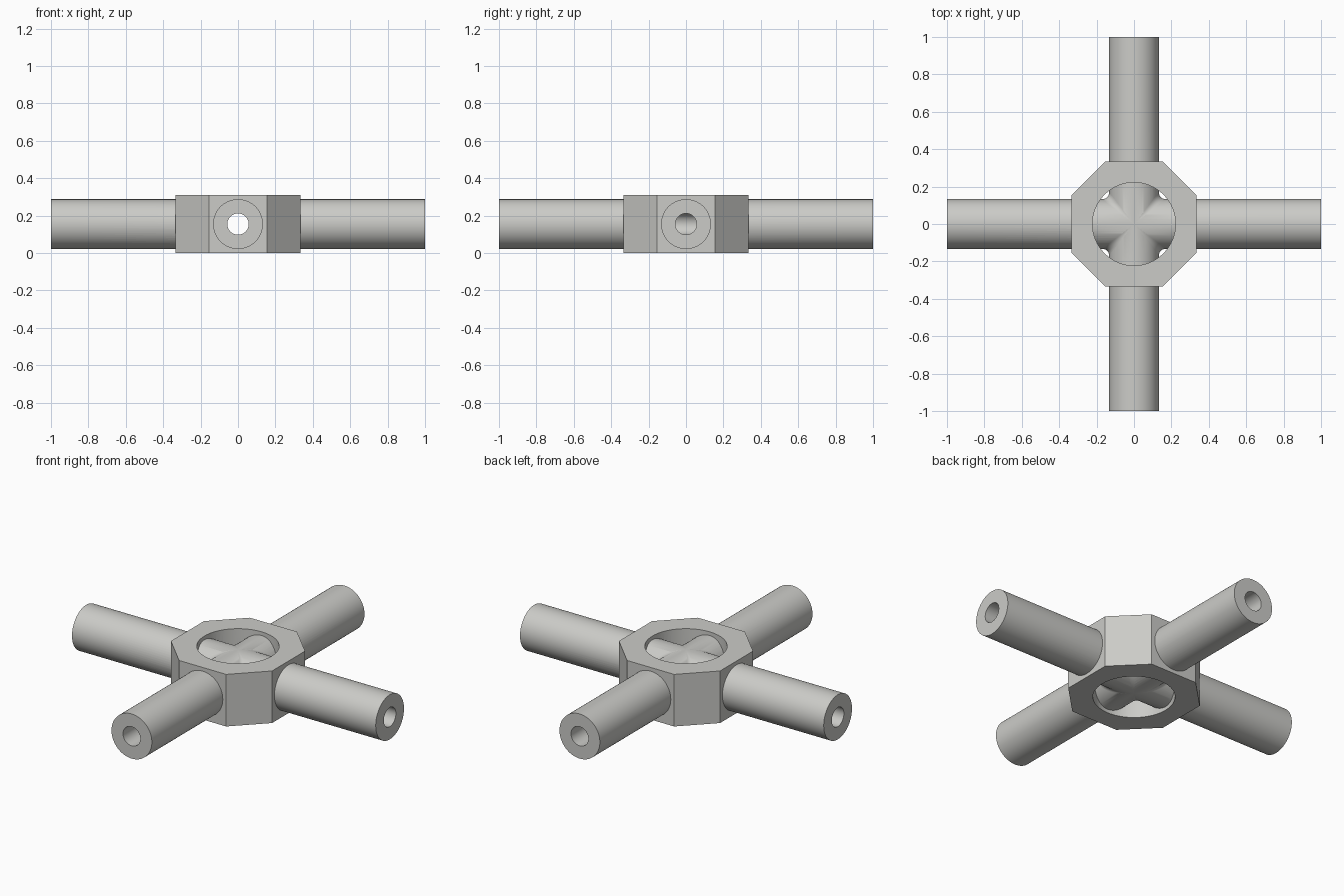
import bpy, bmesh, math
from mathutils import Matrix

if "Cube" in bpy.data.objects:
    bpy.data.objects.remove(bpy.data.objects["Cube"])

MID = 0.155      # height of the rod axes
ROD, BORE = 0.133, 0.057
HOLE = 0.222
FILLET = 0.035

grey = bpy.data.materials.new("warm grey")
grey.diffuse_color = (0.60, 0.60, 0.575, 1)
grey.use_nodes = True
grey.node_tree.nodes["Principled BSDF"].inputs["Base Color"].default_value = grey.diffuse_color


def add(name, bm):
    bmesh.ops.recalc_face_normals(bm, faces=bm.faces)
    me = bpy.data.meshes.new(name)
    bm.to_mesh(me)
    bm.free()
    me.materials.append(grey)
    ob = bpy.data.objects.new(name, me)
    bpy.context.collection.objects.link(ob)
    return ob


def cylinder(name, radius, length, axis):
    bm = bmesh.new()
    turn = {"x": Matrix.Rotation(math.pi / 2, 4, "Y"),
            "y": Matrix.Rotation(math.pi / 2, 4, "X"),
            "z": Matrix.Identity(4)}[axis]
    bmesh.ops.create_cone(bm, cap_ends=True, segments=64, radius1=radius, radius2=radius,
                          depth=length, matrix=Matrix.Translation((0, 0, MID)) @ turn)
    return add(name, bm)


def combine(target, tool, operation):
    mod = target.modifiers.new(operation, "BOOLEAN")
    mod.object, mod.operation, mod.solver = tool, operation, "EXACT"
    bpy.context.view_layer.objects.active = target
    bpy.ops.object.modifier_apply(modifier=mod.name)
    bpy.data.objects.remove(tool)


def smooth(ob):
    bpy.ops.object.select_all(action="DESELECT")
    ob.select_set(True)
    bpy.context.view_layer.objects.active = ob
    bpy.ops.object.shade_smooth_by_angle(angle=math.radians(30))


# Octagonal hub with a round opening
a, b = 0.333, 0.155
bm = bmesh.new()
ring = [(b, -a), (a, -b), (a, b), (b, a), (-b, a), (-a, b), (-a, -b), (-b, -a)]
base = bm.faces.new([bm.verts.new((x, y, 0)) for x, y in ring])
top = bmesh.ops.extrude_face_region(bm, geom=[base])["geom"]
bmesh.ops.translate(bm, vec=(0, 0, 2 * MID),
                    verts=[v for v in top if isinstance(v, bmesh.types.BMVert)])
hub = add("hub_with_rods", bm)
combine(hub, cylinder("opening", HOLE, 1, "z"), "DIFFERENCE")

# Crossing rods, bored through from end to end
rods = cylinder("rods", ROD, 2, "x")
combine(rods, cylinder("cross_rod", ROD, 2, "y"), "UNION")
combine(hub, rods, "UNION")
for axis in "xy":
    combine(hub, cylinder("bore", BORE, 2.2, axis), "DIFFERENCE")
smooth(hub)

# Rolling-ball fillets in the four corners where the rods cross
bm = bmesh.new()
rows, cols = 32, 6
for sx, sy in ((1, 1), (-1, 1), (-1, -1), (1, -1)):
    grid = []
    for i in range(rows + 1):
        t = math.radians(-89.5 + 179 * i / rows)
        c, zc = (ROD + FILLET) * math.cos(t), (ROD + FILLET) * math.sin(t)
        # unit directions from the ball centre to its contacts with the two rods
        p, q = (0, -math.cos(t), -math.sin(t)), (-math.cos(t), 0, -math.sin(t))
        row = []
        for j in range(cols + 1):
            k = j / cols
            d = [u * (1 - k) + v * k for u, v in zip(p, q)]
            s = FILLET / math.hypot(*d)
            row.append(bm.verts.new((sx * (c + s * d[0]), sy * (c + s * d[1]),
                                     MID + zc + s * d[2])))
        grid.append(row)
    for r0, r1 in zip(grid, grid[1:]):
        for j in range(cols):
            quad = [r0[j], r0[j + 1], r1[j + 1], r1[j]]
            bm.faces.new(quad if sx * sy > 0 else quad[::-1])
fillets = add("crossing_fillets", bm)
smooth(fillets)
